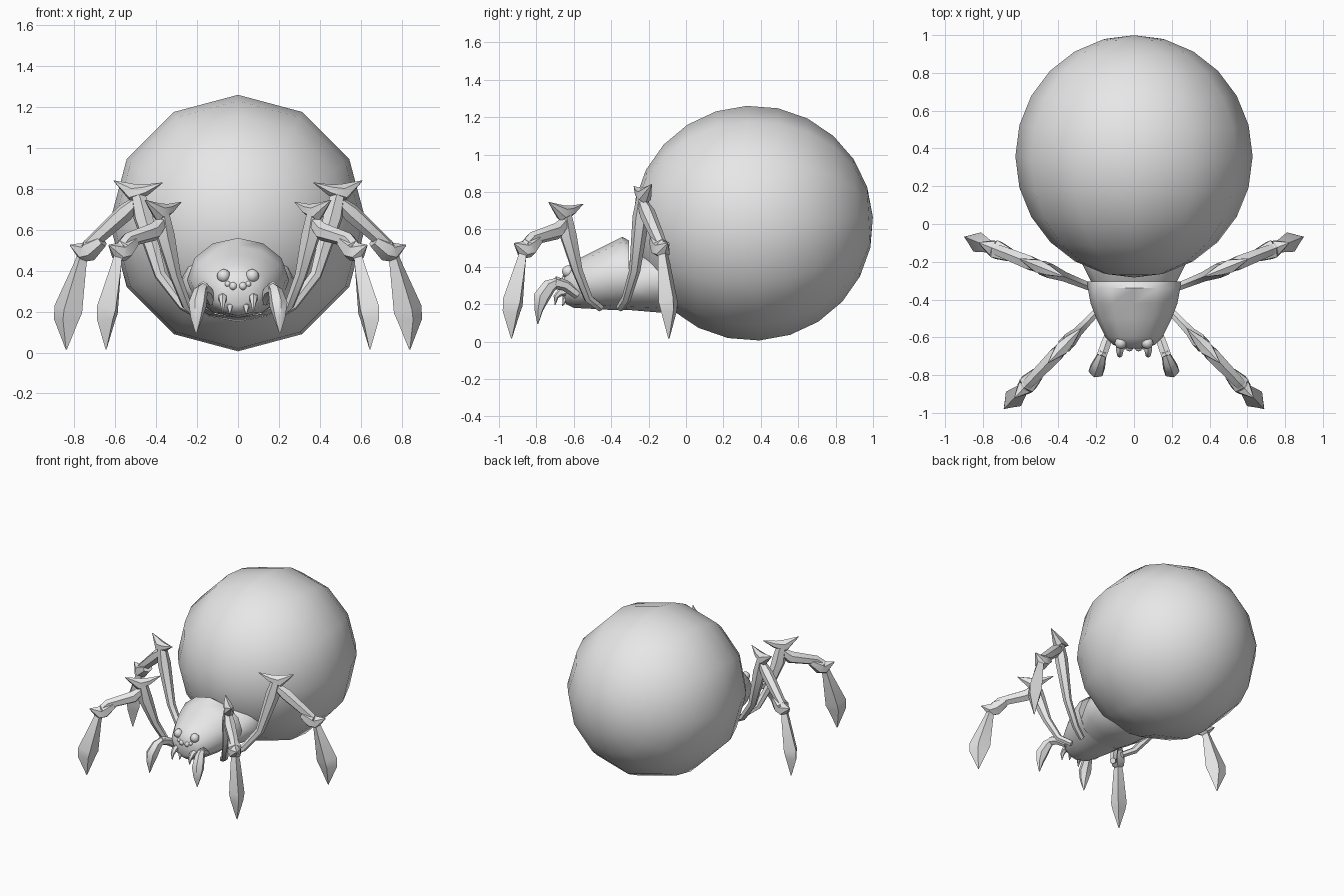
import bpy, bmesh, math
from mathutils import Vector, Matrix

if "Cube" in bpy.data.objects:
    bpy.data.objects.remove(bpy.data.objects["Cube"])

grey = bpy.data.materials.new("grey")
grey.diffuse_color = (0.8, 0.8, 0.8, 1)
grey.use_nodes = True
grey.node_tree.nodes["Principled BSDF"].inputs["Base Color"].default_value = grey.diffuse_color


def finish(name, bm, angle=50):
    bmesh.ops.recalc_face_normals(bm, faces=bm.faces[:])
    me = bpy.data.meshes.new(name)
    bm.to_mesh(me)
    bm.free()
    ob = bpy.data.objects.new(name, me)
    bpy.context.collection.objects.link(ob)
    me.materials.append(grey)
    bpy.ops.object.select_all(action='DESELECT')
    ob.select_set(True)
    bpy.context.view_layer.objects.active = ob
    bpy.ops.object.shade_smooth_by_angle(angle=math.radians(angle))
    return ob


def skin(bm, rings):
    """Join rings of points into a capped tube."""
    vs = [[bm.verts.new(p) for p in ring] for ring in rings]
    n = len(vs[0])
    for a, b in zip(vs, vs[1:]):
        for i in range(n):
            j = (i + 1) % n
            bm.faces.new((a[i], a[j], b[j], b[i]))
    bm.faces.new(vs[0])
    bm.faces.new(vs[-1])


def body(name, stations, n=12):
    """Stations along y: (y, half width, bottom z, top z)."""
    bm = bmesh.new()
    rings = []
    for y, w, lo, hi in stations:
        rings.append([(w * math.sin(2 * math.pi * i / n), y,
                       (lo + hi) / 2 + (hi - lo) / 2 * math.cos(2 * math.pi * i / n))
                      for i in range(n)])
    skin(bm, rings)
    return finish(name, bm)


def limb(bm, base, out, stations, n=6):
    """Tube in the vertical plane along out: (reach, z, half depth, half width)."""
    d = Vector((out[0], out[1], 0)).normalized()
    side = Vector((-d.y, d.x, 0))
    up = Vector((0, 0, 1))
    pts = [Vector(base) + d * s[0] + up * s[1] for s in stations]
    rings = []
    for k, (p, s) in enumerate(zip(pts, stations)):
        t = (pts[min(k + 1, len(pts) - 1)] - pts[max(k - 1, 0)]).normalized()
        nrm = side.cross(t)
        rings.append([p + nrm * s[2] * math.cos(2 * math.pi * i / n)
                      + side * s[3] * math.sin(2 * math.pi * i / n) for i in range(n)])
    skin(bm, rings)


def mirrored(bm):
    dup = bmesh.ops.duplicate(bm, geom=bm.verts[:] + bm.edges[:] + bm.faces[:])
    for v in dup["geom"]:
        if isinstance(v, bmesh.types.BMVert):
            v.co.x = -v.co.x


# Abdomen, poles along y and slightly tilted
bm = bmesh.new()
bmesh.ops.create_uvsphere(bm, u_segments=12, v_segments=12, radius=1)
turn = Matrix.Rotation(math.radians(-87), 4, 'X') @ Matrix.Rotation(math.radians(90), 4, 'Z')
bm.transform(Matrix.Translation((0, 0.358, 0.633)) @ Matrix.Diagonal((0.628, 0.642, 0.628, 1)) @ turn)
finish("abdomen", bm, 60)

# Head shield and the waist behind it
body("head", [(-0.66, 0.05, 0.23, 0.35), (-0.64, 0.11, 0.20, 0.39), (-0.60, 0.15, 0.18, 0.43),
              (-0.50, 0.20, 0.175, 0.48), (-0.42, 0.23, 0.17, 0.52), (-0.34, 0.245, 0.17, 0.56),
              (-0.305, 0.25, 0.17, 0.54)])
body("waist", [(-0.32, 0.22, 0.17, 0.42), (-0.20, 0.28, 0.16, 0.50),
               (-0.08, 0.285, 0.15, 0.54), (0.0, 0.27, 0.17, 0.54)])

# Eyes
bm = bmesh.new()
for x, y, z, r in ((0.07, -0.63, 0.375, 0.033), (0.024, -0.655, 0.325, 0.02),
                   (0.05, -0.65, 0.335, 0.015)):
    bmesh.ops.create_uvsphere(bm, u_segments=8, v_segments=6, radius=r,
                              matrix=Matrix.Translation((x, y, z)))
mirrored(bm)
finish("eyes", bm, 60)

# Fangs
bm = bmesh.new()
limb(bm, (0.075, -0.62, 0), (0, -1),
     [(0.0, 0.27, 0.025, 0.025), (0.05, 0.265, 0.022, 0.022), (0.075, 0.24, 0.014, 0.014),
      (0.08, 0.195, 0.002, 0.002)])
limb(bm, (0.04, -0.61, 0), (0, -1),
     [(0.0, 0.24, 0.02, 0.02), (0.04, 0.225, 0.015, 0.015), (0.05, 0.19, 0.002, 0.002)])
mirrored(bm)
finish("fangs", bm)

# Feelers beside the mouth
bm = bmesh.new()
limb(bm, (0.13, -0.58, 0), (0.33, -0.94),
     [(0.0, 0.25, 0.025, 0.025), (0.07, 0.30, 0.03, 0.03), (0.13, 0.315, 0.035, 0.03)])
limb(bm, (0.13, -0.58, 0), (0.33, -0.94),
     [(0.10, 0.33, 0.015, 0.02), (0.16, 0.295, 0.04, 0.035), (0.205, 0.235, 0.045, 0.045),
      (0.22, 0.17, 0.025, 0.03), (0.225, 0.095, 0.003, 0.003)])
mirrored(bm)
finish("feelers", bm)


def leg(name, base, out, knee, top, ankle):
    """Two mirrored legs with flared knees and spindle feet."""
    bm = bmesh.new()
    # Thigh
    limb(bm, base, out, [(-0.06, 0.18, 0.022, 0.022), (0.03, 0.23, 0.025, 0.025),
                         (knee * 0.55, 0.38, 0.03, 0.03),
                         (knee * 0.88, top - 0.14, 0.05, 0.045),
                         (knee, top - 0.01, 0.035, 0.03)])
    # Knee with one spike inward and one outward
    limb(bm, base, out, [(knee - 0.135, top + 0.025, 0.002, 0.002),
                         (knee - 0.05, top - 0.01, 0.028, 0.03),
                         (knee + 0.02, top - 0.025, 0.045, 0.04),
                         (knee + 0.12, top + 0.035, 0.002, 0.002)])
    # Shin
    limb(bm, base, out, [(knee, top - 0.07, 0.03, 0.03), (knee + 0.06, top - 0.12, 0.045, 0.042),
                         (ankle - 0.06, 0.55, 0.035, 0.035), (ankle - 0.01, 0.51, 0.03, 0.03)])
    # Ankle
    limb(bm, base, out, [(ankle - 0.10, 0.545, 0.03, 0.04), (ankle - 0.03, 0.50, 0.055, 0.055),
                         (ankle + 0.0, 0.49, 0.05, 0.045), (ankle + 0.07, 0.525, 0.003, 0.003)])
    # Foot
    limb(bm, base, out, [(ankle, 0.49, 0.025, 0.025), (ankle + 0.02, 0.42, 0.035, 0.035),
                         (ankle + 0.08, 0.21, 0.075, 0.055), (ankle + 0.09, 0.16, 0.065, 0.045),
                         (ankle + 0.09, 0.015, 0.003, 0.003)], 4)
    mirrored(bm)
    finish(name, bm, 40)


leg("front_legs", (0.23, -0.50, 0), (0.69, -0.72), 0.205, 0.71, 0.51)
leg("rear_legs", (0.24, -0.33, 0), (0.93, 0.37), 0.275, 0.805, 0.555)
